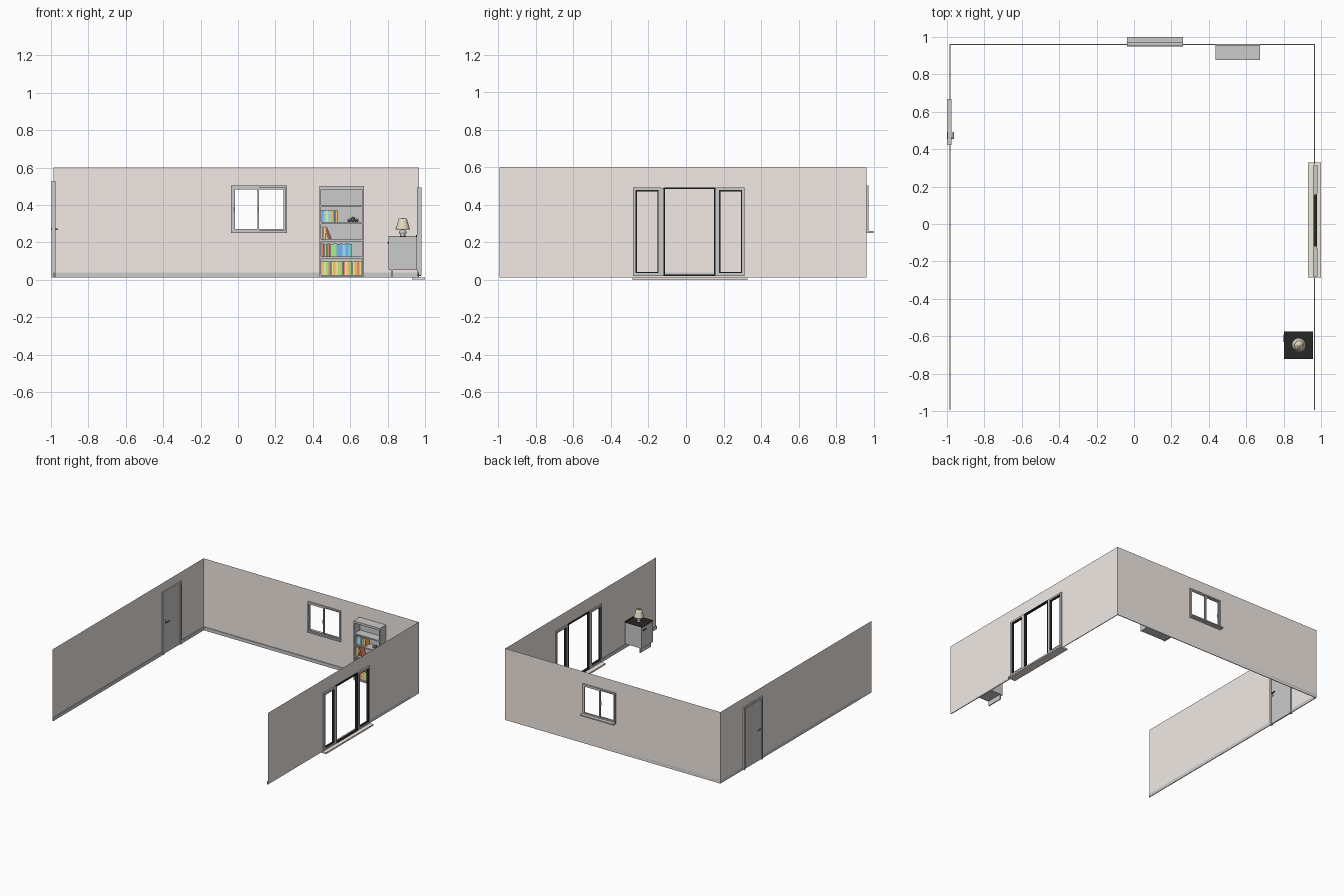
import bpy, bmesh, math
from mathutils import Matrix, Vector

if "Cube" in bpy.data.objects:
    bpy.data.objects.remove(bpy.data.objects["Cube"])


def material(name, rgb):
    m = bpy.data.materials.new(name)
    m.diffuse_color = (*rgb, 1)
    m.use_nodes = True
    m.node_tree.nodes["Principled BSDF"].inputs["Base Color"].default_value = m.diffuse_color
    return m


BEIGE = material("wall_beige", (0.89, 0.825, 0.785))
STONE = material("threshold_stone", (0.88, 0.82, 0.74))
BLACK = material("black", (0.02, 0.02, 0.02))
DARK = material("dark_grey", (0.25, 0.25, 0.25))
SHADE = material("lamp_tan", (0.78, 0.69, 0.54))


def finish(name, bm, mat=None):
    me = bpy.data.meshes.new(name)
    bm.to_mesh(me)
    bm.free()
    ob = bpy.data.objects.new(name, me)
    bpy.context.collection.objects.link(ob)
    if mat:
        me.materials.append(mat)
    return ob


def boxes(name, spans, mat=None):
    """One object from several boxes, each (x0, x1, y0, y1, z0, z1)."""
    bm = bmesh.new()
    for x0, x1, y0, y1, z0, z1 in spans:
        mid = Vector(((x0 + x1) / 2, (y0 + y1) / 2, (z0 + z1) / 2))
        size = Matrix.Diagonal((x1 - x0, y1 - y0, z1 - z0, 1))
        bmesh.ops.create_cube(bm, size=1, matrix=Matrix.Translation(mid) @ size)
    return finish(name, bm, mat)


def ring(name, axis, d0, d1, u0, u1, z0, z1, t, mat=None):
    """Rectangular frame; axis is the direction of its depth d."""
    rects = [(u0, u0 + t, z0, z1), (u1 - t, u1, z0, z1),
             (u0 + t, u1 - t, z0, z0 + t), (u0 + t, u1 - t, z1 - t, z1)]
    return boxes(name, [(d0, d1, a, b, c, d) if axis == "x" else (a, b, d0, d1, c, d)
                        for a, b, c, d in rects], mat)


def wall(name, axis, pos, u0, u1, holes):
    """Single-sheet wall with rectangular holes (u0, u1, z0, z1)."""
    us = sorted({u0, u1, *[h[0] for h in holes], *[h[1] for h in holes]})
    zs = sorted({Z0, Z1, *[h[2] for h in holes], *[h[3] for h in holes]})
    bm = bmesh.new()
    for a, b in zip(us, us[1:]):
        for c, d in zip(zs, zs[1:]):
            if any(h[0] <= a and b <= h[1] and h[2] <= c and d <= h[3] for h in holes):
                continue
            bm.faces.new([bm.verts.new((pos, u, z) if axis == "x" else (u, pos, z))
                          for u, z in ((a, c), (b, c), (b, d), (a, d))])
    bmesh.ops.remove_doubles(bm, verts=bm.verts, dist=1e-5)
    bmesh.ops.dissolve_limit(bm, angle_limit=0.01, verts=bm.verts, edges=bm.edges)
    return finish(name, bm, BEIGE)


def lathe(name, profile, at, mat=None, n=32):
    bm = bmesh.new()
    vs = [bm.verts.new((r, 0, z)) for r, z in profile]
    es = [bm.edges.new(p) for p in zip(vs, vs[1:])]
    bmesh.ops.spin(bm, geom=vs + es, cent=(0, 0, 0), axis=(0, 0, 1),
                   angle=2 * math.pi, steps=n, use_duplicate=False)
    bmesh.ops.remove_doubles(bm, verts=bm.verts, dist=1e-5)
    bmesh.ops.recalc_face_normals(bm, faces=bm.faces)
    for f in bm.faces:
        f.smooth = True
    ob = finish(name, bm, mat)
    ob.location = at
    return ob


# Room shell: three walls, open at the front
Z0, Z1 = 0.013, 0.6
XL, XR, YB, YF = -0.986, 0.968, 0.962, -0.995
wall("left_wall", "x", XL, YF, YB, [(0.43, 0.66, Z0, 0.52)])
wall("back_wall", "y", YB, XL, XR, [(-0.03, 0.255, 0.258, 0.496)])
wall("right_wall", "x", XR, YF, YB, [(-0.275, -0.135, 0.025, 0.485),
                                     (-0.115, 0.155, 0.025, 0.485),
                                     (0.17, 0.31, 0.025, 0.485)])

# Skirting boards
S = 0.006
boxes("skirting_left", [(XL, XL + S, YF, 0.423, Z0, 0.04), (XL, XL + S, 0.668, YB, Z0, 0.04)])
boxes("skirting_back", [(XL, XR, YB - S, YB, Z0, 0.04)])
boxes("skirting_right", [(XR - S, XR, YF, -0.285, Z0, 0.04), (XR - S, XR, 0.32, YB, Z0, 0.04)])

# Left door with frame and lever handles on both sides
boxes("door_frame", [(-0.997, -0.976, 0.423, 0.439, Z0, 0.528),
                     (-0.997, -0.976, 0.652, 0.668, Z0, 0.528),
                     (-0.997, -0.976, 0.439, 0.652, 0.512, 0.528)])
boxes("door_leaf", [(-0.991, -0.981, 0.439, 0.652, Z0 + 0.003, 0.512)])
boxes("door_handle", [(-0.998, -0.968, 0.455, 0.463, 0.266, 0.274),
                      (-0.970, -0.963, 0.455, 0.492, 0.267, 0.273),
                      (-1.0, -0.995, 0.455, 0.492, 0.267, 0.273),
                      (-0.981, -0.978, 0.452, 0.466, 0.25, 0.29)], DARK)

# Back window: frame, two sliding sashes, sill and pulls
ring("window_frame", "y", 0.952, 0.972, -0.037, 0.262, 0.252, 0.503, 0.011)
ring("window_sash_left", "y", 0.955, 0.962, -0.026, 0.113, 0.263, 0.492, 0.009)
ring("window_sash_right", "y", 0.962, 0.969, 0.103, 0.251, 0.263, 0.492, 0.009)
boxes("window_sill", [(-0.038, 0.262, 0.948, 1.0, 0.251, 0.261)])
boxes("window_pulls", [(x - 0.003, x + 0.003, 0.949, 0.956, 0.36, 0.39)
                       for x in (-0.022, 0.107)], DARK)

# Glazed patio doors in the right wall
for side, a in (("front", -0.282), ("back", 0.163)):
    b = a + 0.15
    ring(f"patio_frame_{side}", "x", 0.958, 0.98, a, b, 0.022, 0.492, 0.014)
    ring(f"patio_inner_{side}", "x", 0.962, 0.978, a + 0.013, b - 0.013, 0.035, 0.479, 0.008, BLACK)
ring("patio_centre_frame", "x", 0.959, 0.979, -0.12, 0.158, 0.02, 0.492, 0.008, BLACK)
boxes("patio_mullions", [(0.96, 0.977, -0.132, -0.12, 0.022, 0.49),
                         (0.96, 0.977, 0.158, 0.163, 0.022, 0.49)])
boxes("patio_threshold", [(0.93, 1.0, -0.285, 0.328, 0.0, 0.012)], STONE)

# Bookcase
BX0, BX1, BY0, BY1 = 0.436, 0.674, 0.877, 0.956
shelves = [0.016, 0.113, 0.204, 0.298, 0.388]
boxes("bookcase", [(BX0, BX0 + 0.008, BY0, BY1, Z0, 0.5),
                   (BX1 - 0.008, BX1, BY0, BY1, Z0, 0.5),
                   (BX0, BX1, BY1 - 0.005, BY1, Z0, 0.5),
                   (BX0, BX1, BY0, BY1, 0.482, 0.5)]
      + [(BX0 + 0.008, BX1 - 0.008, BY0 + 0.002, BY1 - 0.005, z, z + 0.01) for z in shelves])

# Books, one colour letter per book
tones = {k: material("book_" + n, c) for k, n, c in (
    ("r", "red", (0.9, 0.25, 0.2)), ("o", "orange", (0.95, 0.55, 0.15)),
    ("y", "yellow", (0.95, 0.85, 0.3)), ("g", "green", (0.4, 0.85, 0.3)),
    ("b", "blue", (0.2, 0.45, 0.9)), ("c", "cyan", (0.3, 0.8, 0.95)),
    ("t", "teal", (0.25, 0.8, 0.6)), ("n", "brown", (0.6, 0.2, 0.15)))}
rows = [(0, "oygryoygoryogyory", 0.0128, 0.074), (1, "rgrggbbcbt", 0.0163, 0.072),
        (2, "oyo", 0.0085, 0.07), (3, "bcycobo", 0.0125, 0.064)]
for shelf, colours, w, h in rows:
    z = shelves[shelf] + 0.01
    for i, k in enumerate(colours):
        x = BX0 + 0.009 + i * w
        boxes(f"book_{shelf}_{i}", [(x, x + w * 0.95, 0.892, 0.946, z, z + h - 0.003 * (i % 2))],
              tones[k])
for i, k in enumerate("rn"):
    book = boxes(f"leaning_book_{i}", [(0, 0.008, 0.892, 0.946, 0, 0.066)], tones[k])
    book.location = (0.484 + i * 0.0095, 0, 0.2165)
    book.rotation_euler.y = math.radians(-22)

# Small dark ornament: heap of pebbles
bm = bmesh.new()
for x, y, z in ((0.596, 0.91, 0.317), (0.615, 0.905, 0.317), (0.634, 0.91, 0.317), (0.615, 0.91, 0.327)):
    bmesh.ops.create_icosphere(bm, subdivisions=2, radius=0.0105, matrix=Matrix.Translation((x, y, z)))
finish("shelf_ornament", bm, DARK)

# Bedside cabinet with recessed plinth, black top and drawer pull
boxes("cabinet_body", [(0.807, 0.957, -0.72, -0.577, 0.053, 0.228)])
boxes("cabinet_door", [(0.804, 0.807, -0.718, -0.579, 0.056, 0.224)])
boxes("cabinet_plinth", [(0.82, 0.828, -0.718, -0.579, Z0, 0.053)])
boxes("cabinet_top", [(0.802, 0.957, -0.722, -0.575, 0.228, 0.232),
                      (0.953, 0.957, -0.722, -0.575, 0.232, 0.238)], BLACK)
boxes("cabinet_pull", [(0.799, 0.804, -0.63, -0.59, 0.195, 0.202)], BLACK)

# Table lamp
spot = (0.881, -0.647, 0.232)
lathe("lamp_base", [(0, 0), (0.016, 0), (0.016, 0.004), (0.011, 0.007), (0.018, 0.015),
                    (0.021, 0.022), (0.017, 0.03), (0.007, 0.035), (0.005, 0.042),
                    (0.005, 0.085), (0, 0.085)], spot)
lathe("lamp_shade", [(0.039, 0.037), (0.036, 0.045), (0.031, 0.062), (0.026, 0.08),
                     (0.022, 0.096), (0.0205, 0.096), (0.0245, 0.08), (0.0295, 0.062),
                     (0.0345, 0.045), (0.0375, 0.037), (0.039, 0.037)], spot, SHADE)
lathe("lamp_shade_cap", [(0, 0.092), (0.021, 0.092), (0.021, 0.094), (0.004, 0.094),
                         (0.004, 0.098), (0, 0.098)], spot, SHADE)
